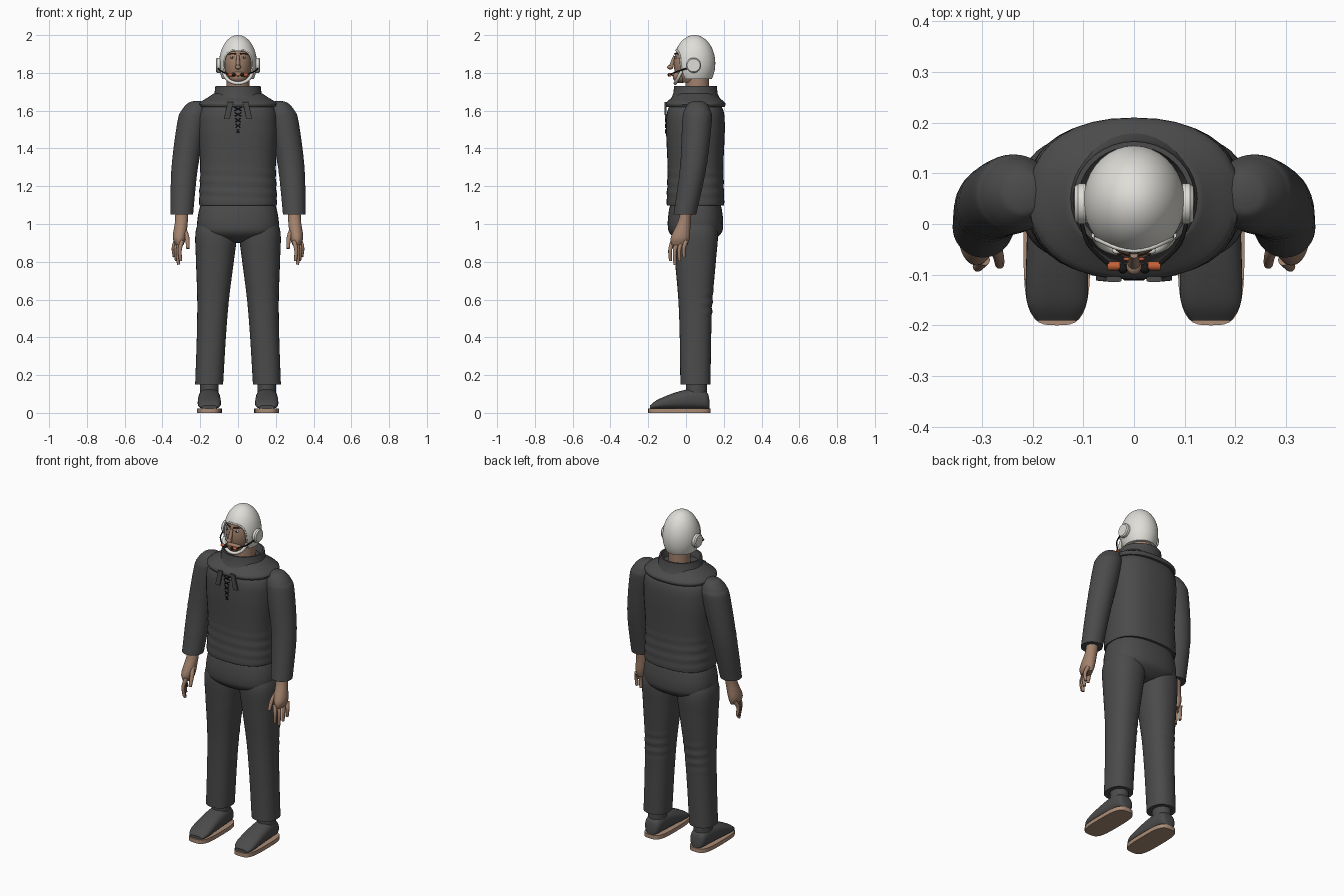
import bpy, bmesh
from math import sin, cos, asin, sqrt, pi, copysign, radians
from mathutils import Vector

cube = bpy.data.objects.get("Cube")
if cube:
    bpy.data.objects.remove(cube, do_unlink=True)


def material(name, red, green, blue):
    mat = bpy.data.materials.new(name)
    mat.use_nodes = True
    mat.diffuse_color = (red, green, blue, 1)
    shader = next(n for n in mat.node_tree.nodes if n.type == "BSDF_PRINCIPLED")
    shader.inputs["Base Color"].default_value = mat.diffuse_color
    shader.inputs["Roughness"].default_value = .7
    return mat


charcoal = material("charcoal cloth", .07, .07, .07)
skin = material("skin", .36, .22, .15)
white = material("helmet white", .74, .73, .69)
tan = material("sole tan", .4, .26, .18)
black = material("black", .01, .01, .01)
orange = material("orange", .55, .12, .04)
brown = material("brow brown", .05, .03, .02)


def finish(name, mesh, mat):
    mesh.materials.clear()
    mesh.materials.append(mat)
    mesh.shade_smooth()
    mesh.set_sharp_from_angle(angle=radians(40))
    part = bpy.data.objects.new(name, mesh)
    bpy.context.collection.objects.link(part)
    return part


def spline(rows, steps):
    """Smooth a list of points or rings with extra ones in between."""
    rows = [Vector(row) for row in rows]
    out = []
    for i in range(len(rows) - 1):
        start, end = rows[i], rows[i + 1]
        before, after = rows[max(i - 1, 0)], rows[min(i + 2, len(rows) - 1)]
        leave, arrive = (end - before) / 2, (after - start) / 2
        for k in range(steps):
            t = k / steps
            out.append(start + leave * t
                       + (3 * (end - start) - 2 * leave - arrive) * t ** 2
                       + (2 * (start - end) + leave + arrive) * t ** 3)
    return out + [rows[-1]]


def loft(name, rows, mat, axis="z", steps=5, power=2, sides=36, folds=None):
    """Skin over rings of (x, y, z, radius, radius) lying across an axis."""
    u, v = {"x": (1, 2), "y": (0, 2), "z": (0, 1)}[axis]
    bm = bmesh.new()
    loops = []
    for row in spline(rows, steps):
        loop = []
        for k in range(sides):
            angle = 2 * pi * k / sides
            c, s = cos(angle), sin(angle)
            grow = 1
            if folds:
                # Cloth creases, strongest in the middle of the range
                low, high, depth, back_only = folds
                t = (row[2] - low) / (high - low)
                if 0 < t < 1:
                    reach = max(s, 0) if back_only else 1
                    grow += depth * reach * sin(t * pi) * sin(t * pi * 8 + c)
            point = Vector(row[:3])
            point[u] += copysign(abs(c) ** (2 / power), c) * row[3] * grow
            point[v] += copysign(abs(s) ** (2 / power), s) * row[4] * grow
            loop.append(bm.verts.new(point))
        loops.append(loop)
    for lower, upper in zip(loops, loops[1:]):
        for k in range(sides):
            j = (k + 1) % sides
            bm.faces.new((lower[k], lower[j], upper[j], upper[k]))
    bm.faces.new(loops[0])
    bm.faces.new(loops[-1])
    bmesh.ops.recalc_face_normals(bm, faces=bm.faces)
    mesh = bpy.data.meshes.new(name)
    bm.to_mesh(mesh)
    bm.free()
    return finish(name, mesh, mat)


def ball(name, centre, size, mat, low=-.99, count=12):
    """Ellipsoid, cut flat at a fraction of its height."""
    x, y, z = centre
    width, depth, height = size
    bottom, top = asin(low), asin(.999)
    angles = [bottom + (top - bottom) * k / count for k in range(count + 1)]
    rows = [(x, y, z + height * sin(a), width * cos(a), depth * cos(a)) for a in angles]
    return loft(name, rows, mat, steps=1)


def tube(name, points, radius, mat, taper=1):
    """Round rod along a path, optionally tapering to its end."""
    curve = bpy.data.curves.new(name, "CURVE")
    curve.dimensions = "3D"
    curve.bevel_depth = radius
    curve.bevel_resolution = 3
    curve.use_fill_caps = True
    curve.materials.append(mat)
    line = curve.splines.new("POLY")
    path = spline(points, 4)
    line.points.add(len(path) - 1)
    for k, place in enumerate(path):
        line.points[k].co = (*place, 1)
        line.points[k].radius = 1 + (taper - 1) * k / (len(path) - 1)
    bpy.context.collection.objects.link(bpy.data.objects.new(name, curve))


def trunk(pairs, depth):
    """Body rings from (height, half width) and a depth ratio."""
    return [(0, .05, z, width, width * depth) for z, width in pairs]


# Sweater with creases above the hem, yoke, standing collar and trouser seat
loft("sweater_body", trunk([(1.1, .2), (1.12, .206), (1.3, .2), (1.5, .21),
                            (1.6, .2), (1.66, .15)], .74),
     charcoal, steps=14, power=2.5, folds=(1.1, 1.32, .012, False))
loft("collar_yoke", trunk([(1.62, .2), (1.64, .206), (1.67, .16), (1.69, .13)], .77),
     charcoal, steps=3, power=2.3)
loft("collar", trunk([(1.66, .14), (1.69, .125), (1.73, .12), (1.73, .11), (1.69, .1)], .94),
     charcoal, steps=1)
loft("trouser_seat", trunk([(1.12, .19), (1.07, .207), (1, .216), (.95, .2),
                            (.91, .12), (.9, .03)], .68), charcoal, power=2.4)

# Laced neck opening
for k in range(5):
    z, width = 1.62 - k * .03, .02 - k * .003
    for s in (1, -1):
        tube("neck_lace", [(-s * width, -.108, z), (s * width, -.108, z - .02)], .003, black)

for side, s in (("left", 1), ("right", -1)):
    # Trouser leg, creased behind the knee
    widths = [(1.03, .09), (.95, .11), (.8, .1), (.6, .084), (.4, .077), (.15, .074)]
    loft(side + "_trouser_leg",
         [(s * (.16 - .047 * z), .05, z, width, width * 1.08) for z, width in widths],
         charcoal, steps=14, power=2.3, folds=(.47, .68, .035, True))

    # Ankle, shoe and sole
    foot = s * .152
    loft(side + "_ankle", [(foot, .055, z, .05, .055) for z in (.05, .17)], charcoal)
    shoe = [(.125, .02, .02), (.11, .045, .045), (.05, .055, .055),
            (-.05, .06, .045), (-.15, .06, .025), (-.19, .04, .01)]
    loft(side + "_shoe", [(foot, y, .02 + height, width, height) for y, width, height in shoe],
         charcoal, axis="y", power=2.5)
    loft(side + "_sole", [(foot, -.035, z, .066, .165) for z in (0, .024)],
         tan, steps=1, power=3.5)

    # Sleeve, swinging outward and then forward as it drops
    sleeve = []
    for z, width in ((1.65, .02), (1.64, .045), (1.6, .07), (1.54, .078),
                     (1.3, .07), (1.05, .06)):
        drop = 1.64 - z
        sleeve.append((s * (.22 + drop / 4 - drop ** 2 / 5), .06 - .19 * drop ** 2,
                       z, width, width))
    loft(side + "_sleeve", sleeve, charcoal, steps=10, folds=(1.2, 1.42, .012, False))

    # Hand with fanned fingers
    loft(side + "_hand", [
        (s * .298, 0, 1.06, .034, .03), (s * .3, -.01, 1.01, .034, .034),
        (s * .31, -.03, .93, .035, .05), (s * .31, -.034, .89, .022, .042)], skin)
    for k, finger in enumerate(("index", "middle", "ring", "little")):
        x, y = .296 + k * .011, -.07 + k * .024
        length = .115 - .02 * abs(k - 1)
        tube(side + "_" + finger + "_finger", [
            (s * x, y, .91), (s * (x + .012), y - .014, .91 - length / 2),
            (s * (x + .008), y - .012, .9 - length)], .0125, skin, taper=.65)
    tube(side + "_thumb", [
        (s * .29, -.02, .98), (s * .27, -.055, .93), (s * .265, -.08, .87)],
        .015, skin, taper=.6)

    # Flap beside the neck opening
    loft(side + "_neck_flap", [
        (s * .06, -.107, 1.555, .015, .005), (s * .04, -.109, 1.645, .015, .005)],
        charcoal, steps=1, power=8)

    # Ear cup with its seal
    loft(side + "_ear_seal", [(s * x, .04, 1.84, .036, .036) for x in (.08, .095)],
         black, axis="x", steps=1)
    loft(side + "_ear_cup", [
        (s * x, .04, 1.84, radius, radius)
        for x, radius in ((.092, .036), (.096, .04), (.11, .04), (.117, .034))],
        white, axis="x", steps=1)

    # Microphone on a boom
    tube(side + "_microphone_boom", [
        (s * .105, .01, 1.825), (s * .09, -.04, 1.81), (s * .05, -.08, 1.793)], .004, black)
    tube(side + "_microphone", [(s * x, -.083, 1.79) for x in (.028, .052)], .009, orange)
    ball(side + "_microphone_tip", (s * .022, -.088, 1.79), (.01, .01, .01), black)

    # Eye and brow
    ball(side + "_eye", (s * .03, -.053, 1.882), (.013, .007, .006), white)
    ball(side + "_iris", (s * .03, -.058, 1.882), (.005, .004, .005), brown)
    tube(side + "_brow", [(s * .01, -.059, 1.9), (s * .03, -.052, 1.903),
                          (s * .05, -.034, 1.898)], .004, brown, taper=.6)

# Neck, face, jaw, nose and mouth
loft("neck", [(0, .06, z, .06, .062) for z in (1.66, 1.82)], skin)
ball("face", (0, .02, 1.85), (.073, .085, .12), skin, low=-.85)
ball("jaw", (0, -.03, 1.78), (.047, .04, .035), skin)
tube("nose_bridge", [(0, -.08, 1.83), (0, -.06, 1.89)], .013, skin, taper=.6)
ball("nose_tip", (0, -.084, 1.83), (.015, .016, .012), skin)
ball("mouth", (0, -.069, 1.787), (.022, .005, .005), orange)

# Helmet shell with a rounded face opening cut out of it
shell = ball("helmet_shell", (0, .045, 1.85), (.1, .11, .15), white, low=-.55, count=24)
cutter = loft("face_cutter", [(0, y, 1.82, .075, .1) for y in (-.2, .01)],
              white, axis="y", steps=1, power=3)
cutter.hide_render = True
opening = shell.modifiers.new("face opening", "BOOLEAN")
opening.operation, opening.object, opening.solver = "DIFFERENCE", cutter, "EXACT"
graph = bpy.context.evaluated_depsgraph_get()
finish("helmet", bpy.data.meshes.new_from_object(shell.evaluated_get(graph)), white)
bpy.data.objects.remove(shell, do_unlink=True)
bpy.data.objects.remove(cutter, do_unlink=True)

# Rim along the opening and strap under the chin
rim, strap = [], []
for k in range(13):
    c, s = cos(pi * k / 12), sin(pi * k / 12)
    x = .075 * copysign(abs(c) ** (2 / 3), c)
    z = 1.82 + .1 * s ** (2 / 3) if s > .01 else 1.82
    rim.append((x, .045 - .11 * sqrt(1 - (x / .1) ** 2 - ((z - 1.85) / .15) ** 2), z))
    strap.append((.075 * c, -.022 - .035 * s, 1.81 - .065 * s))
tube("helmet_rim", rim, .005, white)
tube("chin_strap", strap, .009, white)
